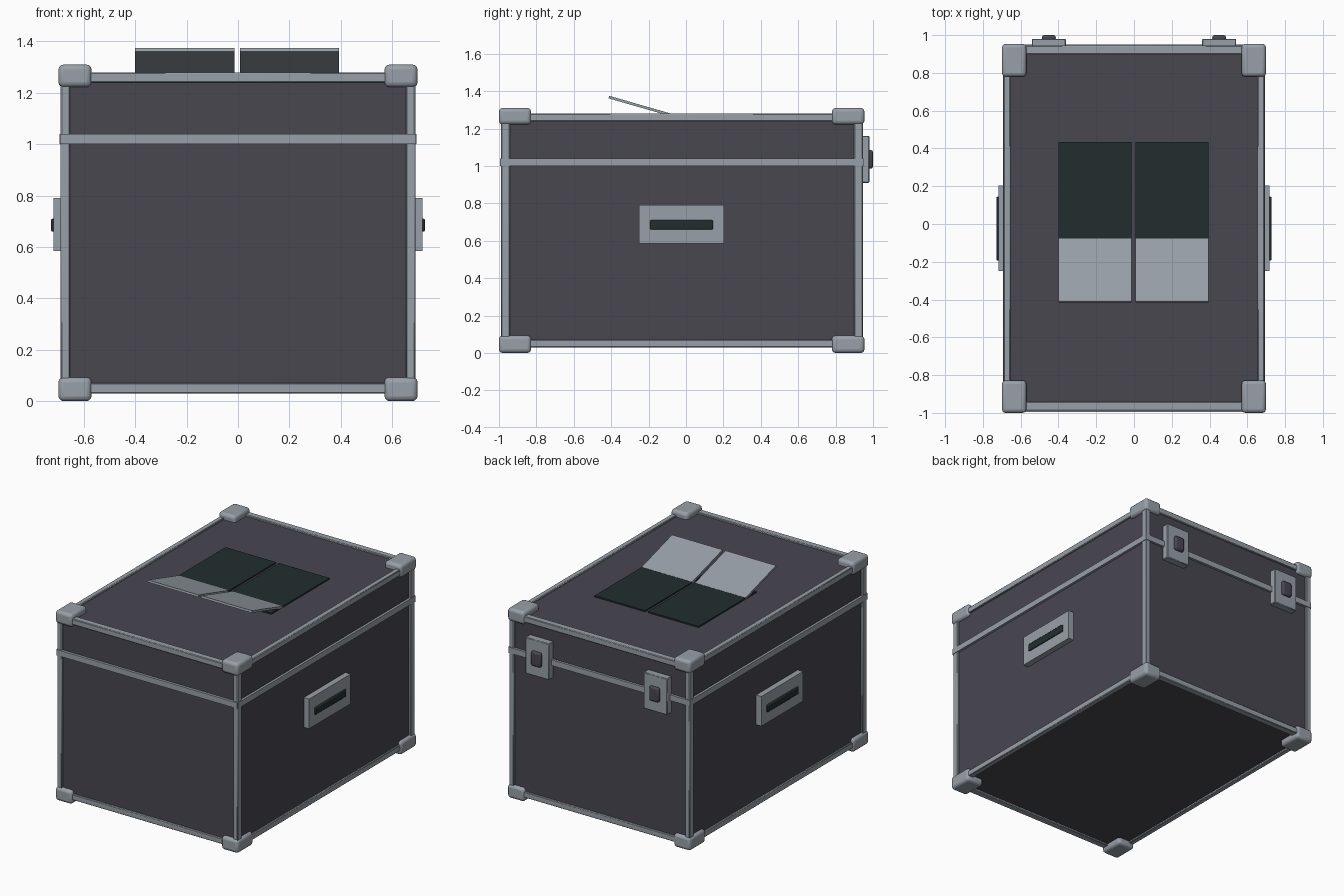
import bpy, math
from mathutils import Matrix

if "Cube" in bpy.data.objects:
    bpy.data.objects.remove(bpy.data.objects["Cube"])


def material(name, rgb):
    m = bpy.data.materials.new(name)
    m.diffuse_color = (*rgb, 1)
    m.use_nodes = True
    m.node_tree.nodes["Principled BSDF"].inputs["Base Color"].default_value = m.diffuse_color
    return m


PANEL = material("charcoal panel", (0.065, 0.063, 0.081))
METAL = material("grey metal", (0.314, 0.352, 0.392))
DARK = material("dark green black", (0.016, 0.027, 0.027))


def box(name, x, y, z, mat, bevel=0, segments=2):
    """Box from (min, max) ranges, with an optional rounded bevel."""
    bpy.ops.mesh.primitive_cube_add(
        size=1, location=[(r[0] + r[1]) / 2 for r in (x, y, z)])
    ob = bpy.context.object
    ob.name = name
    ob.data.transform(Matrix.Diagonal((x[1] - x[0], y[1] - y[0], z[1] - z[0], 1)))
    ob.data.materials.append(mat)
    if bevel:
        mod = ob.modifiers.new("bevel", 'BEVEL')
        mod.width, mod.segments = bevel, segments
        bpy.ops.object.shade_smooth_by_angle(angle=math.radians(35))
    return ob


def span(a, b):
    return (min(a, b), max(a, b))


# Outer limits of the metal edging
X, Y0, Y1, Z0, Z1 = 0.69, -0.988, 0.945, 0.03, 1.28
RX, RY, RZ = 0.036, 0.046, 0.04
IN = 0.012  # how far the panels sit below the edging

# Case body and lid
box("case_body", (-X + IN, X - IN), (Y0 + IN, Y1 - IN), (Z0 + IN, 1.02), PANEL)
box("case_lid", (-X + IN, X - IN), (Y0 + IN, Y1 - IN), (1.02, Z1 - IN), PANEL)

sides_x = [(-X, -X + RX), (X - RX, X)]
sides_y = [(Y0, Y0 + RY), (Y1 - RY, Y1)]
sides_z = [(Z0, Z0 + RZ), (Z1 - RZ, Z1)]

# Edge rails along all twelve edges
for a in sides_x:
    for b in sides_y:
        box("upright_rail", a, b, (Z0, Z1), METAL, 0.004, 1)
    for c in sides_z:
        box("long_rail", a, (Y0, Y1), c, METAL, 0.004, 1)
for b in sides_y:
    for c in sides_z:
        box("short_rail", (-X, X), b, c, METAL, 0.004, 1)

# Band around the seam of the lid
BAND = (1.0, 1.04)
for s in (-1, 1):
    box("side_band", span(s * 0.655, s * 0.694), (Y0, Y1), BAND, METAL)
box("front_band", (-X, X), (Y0 - 0.006, Y0 + RY), BAND, METAL)
box("back_band", (-X, X), (Y1 - RY, Y1 + 0.004), BAND, METAL)

# Rounded corner caps
for s in (-1, 1):
    for cy in ((-1.0, -0.828), (0.78, 0.954)):
        for cz in ((0.0, 0.093), (1.222, 1.31)):
            box("corner_cap", span(s * 0.57, s * 0.699), cy, cz, METAL, 0.02, 3)

# Side handles: plate and grip
for s in (-1, 1):
    box("handle_plate", span(s * 0.66, s * 0.718), (-0.25, 0.203), (0.585, 0.79), METAL)
    box("handle_grip", span(s * 0.70, s * 0.728), (-0.193, 0.145), (0.66, 0.71), DARK, 0.006, 2)

# Back latches: plate and button
for s in (-1, 1):
    cx = s * 0.451
    box("latch_plate", (cx - 0.09, cx + 0.09), (0.925, 0.98), (0.91, 1.16), METAL, 0.004, 1)
    box("latch_button", (cx - 0.037, cx + 0.037), (0.97, 1.0), (0.985, 1.085), PANEL, 0.012, 2)

# Twin dark inlays in the lid, each with a raised flap
TILT = math.atan2(0.095, 0.33)
for x in ((-0.4, -0.014), (0.008, 0.394)):
    box("lid_inlay", x, (-0.2, 0.435), (1.25, 1.278), DARK)
    flap = box("raised_flap", x, (-0.346, 0), (-0.014, 0), METAL)
    # hinge the flap at its rear top edge
    flap.data.transform(Matrix.Translation((0, -0.173, -0.007)))
    flap.location.y, flap.location.z = -0.078, 1.279
    flap.rotation_euler.x = -TILT
